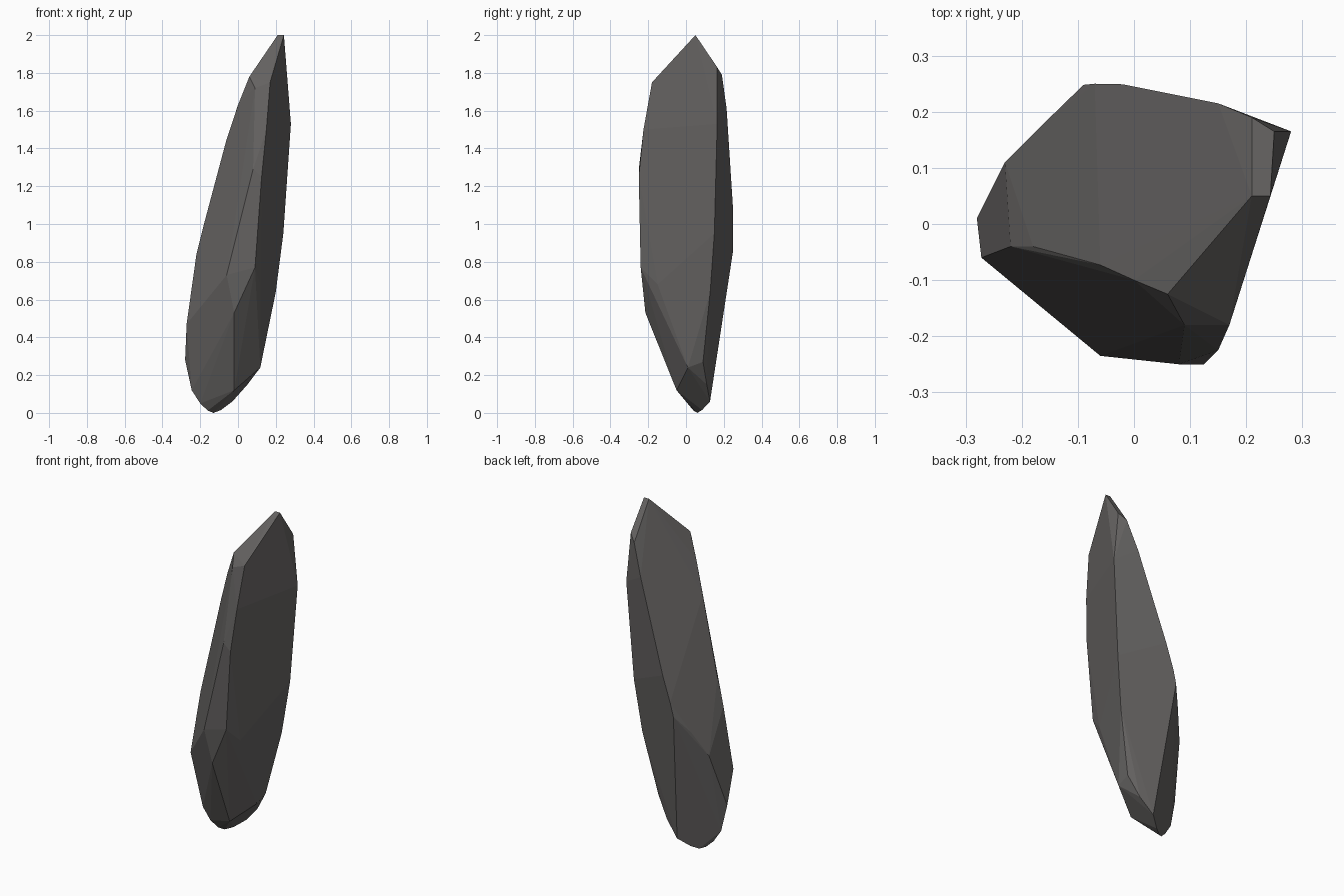
import bpy, bmesh, math

# Leaning stone shard: ridge lines of the chipped planes, wrapped in a hull
ridges = {
    "tip": [(.21, .05, 2), (.243, .05, 2), (.06, -.125, 1.78),
            (.09, -.18, 1.72), (.17, -.18, 1.75)],
    "front_left_ridge": [(0, -.1, 1.63), (-.06, -.073, 1.45), (-.13, -.047, 1.18),
                         (-.18, -.04, 1.0), (-.22, -.04, .84), (-.272, -.06, .47)],
    "front_ridge": [(.08, -.25, 1.29), (.125, -.25, 1.25), (.15, -.225, 1.5),
                    (-.06, -.235, .73), (.09, -.24, .77), (-.02, -.215, .53),
                    (.12, -.15, .68), (.118, .01, .24), (-.02, -.05, .12)],
    "back_left_ridge": [(-.23, .11, .6), (-.16, .18, .75), (-.09, .248, .85),
                        (-.07, .25, .93), (-.02, .249, 1.08), (.05, .24, 1.29),
                        (.1, .23, 1.45), (.15, .215, 1.61), (.21, .19, 1.79)],
    "back_right_ridge": [(.25, .165, 1.83), (.28, .165, 1.53), (.262, .16, 1.2),
                         (.24, .15, .95), (.2, .128, .64), (.12, .09, .27)],
    "foot": [(-.28, .01, .28), (-.245, .018, .12), (-.2, .025, .05), (-.16, .04, .012),
             (-.13, .06, 0), (-.09, .085, .015), (-.03, .127, .06), (.05, .11, .15)],
}

bm = bmesh.new()
for points in ridges.values():
    for p in points:
        bm.verts.new(p)
res = bmesh.ops.convex_hull(bm, input=bm.verts[:])
loose = [v for v in bm.verts if not v.link_faces]
bmesh.ops.delete(bm, geom=loose, context='VERTS')
# Merge nearly coplanar triangles into broad flat chips
bmesh.ops.dissolve_limit(bm, angle_limit=math.radians(3),
                         verts=bm.verts[:], edges=bm.edges[:])
bmesh.ops.recalc_face_normals(bm, faces=bm.faces[:])

mesh = bpy.data.meshes.new("stone_shard")
bm.to_mesh(mesh)
bm.free()

# Dark grey stone
stone = bpy.data.materials.new("dark_grey_stone")
stone.diffuse_color = (.13, .124, .121, 1)
mesh.materials.append(stone)
shard = bpy.data.objects.new("stone_shard", mesh)
bpy.context.collection.objects.link(shard)
